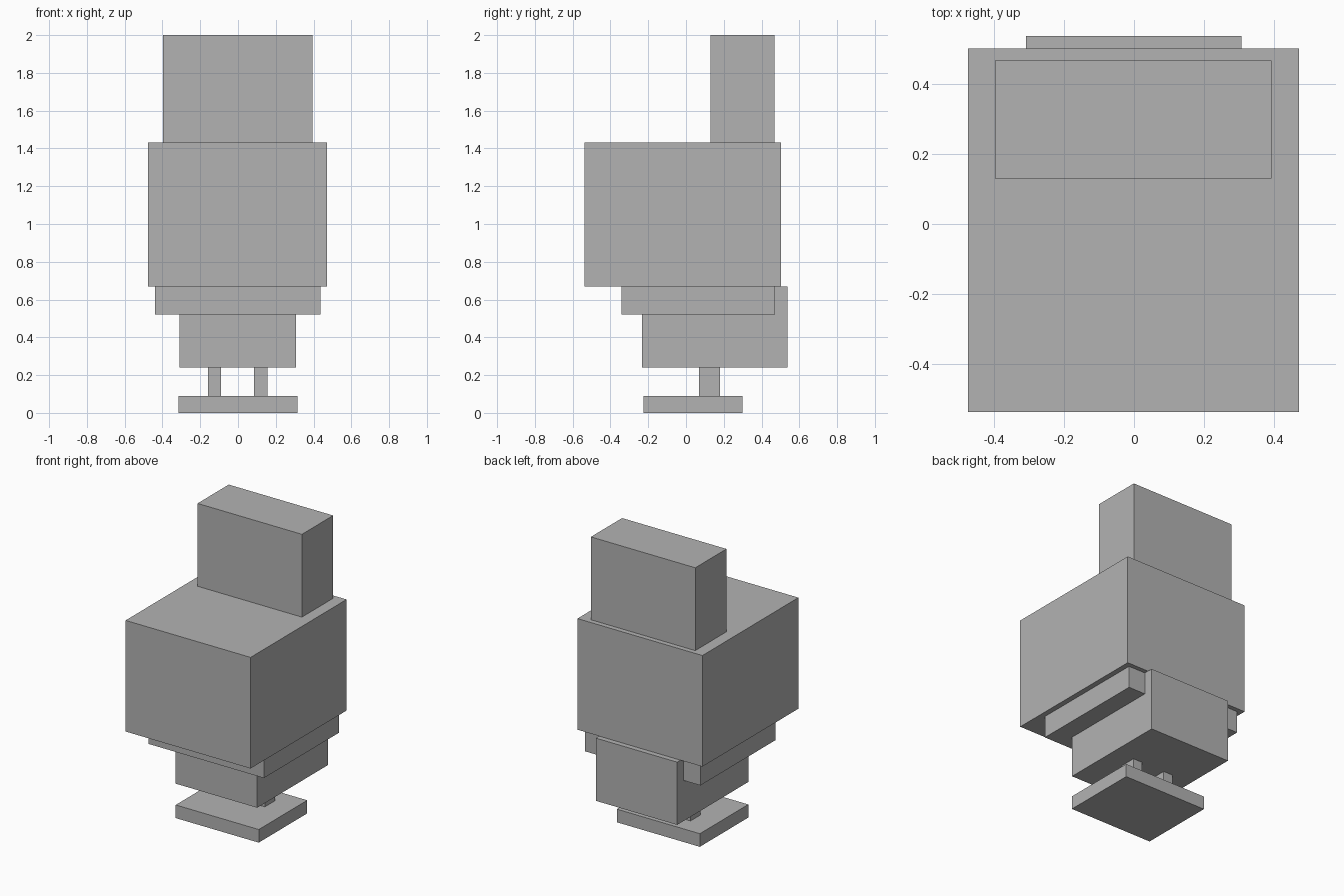
import bpy
from mathutils import Vector

default = bpy.data.objects.get("Cube")
if default:
    bpy.data.objects.remove(default, do_unlink=True)

# Single plain grey for every part
grey = bpy.data.materials.new("plain grey")
grey.use_nodes = True
colour = (0.45, 0.45, 0.45, 1)
grey.diffuse_color = colour
grey.node_tree.nodes["Principled BSDF"].inputs["Base Color"].default_value = colour


def block(name, low, high):
    """Flat-sided box between two opposite corners."""
    low, high = Vector(low), Vector(high)
    bpy.ops.mesh.primitive_cube_add(size=1, location=(low + high) / 2)
    obj = bpy.context.object
    obj.name = name
    obj.scale = high - low
    bpy.ops.object.transform_apply(location=False, rotation=False, scale=True)
    obj.data.materials.append(grey)
    return obj


# Base plate and the two short posts standing on it
block("base_plate", (-0.315, -0.225, 0), (0.315, 0.30, 0.09))
for name, x in (("right_post", -0.125), ("left_post", 0.12)):
    block(name, (x - 0.035, 0.07, 0.09), (x + 0.035, 0.18, 0.24))

# Lower body, with the wider collar wrapped around its top
block("lower_body", (-0.31, -0.232, 0.24), (0.308, 0.538, 0.67))
block("collar", (-0.44, -0.342, 0.52), (0.436, 0.472, 0.67))

# Large main body and the upright block at the back of its top
block("main_body", (-0.476, -0.538, 0.67), (0.472, 0.502, 1.432))
block("upper_block", (-0.398, 0.13, 1.432), (0.394, 0.468, 2))
